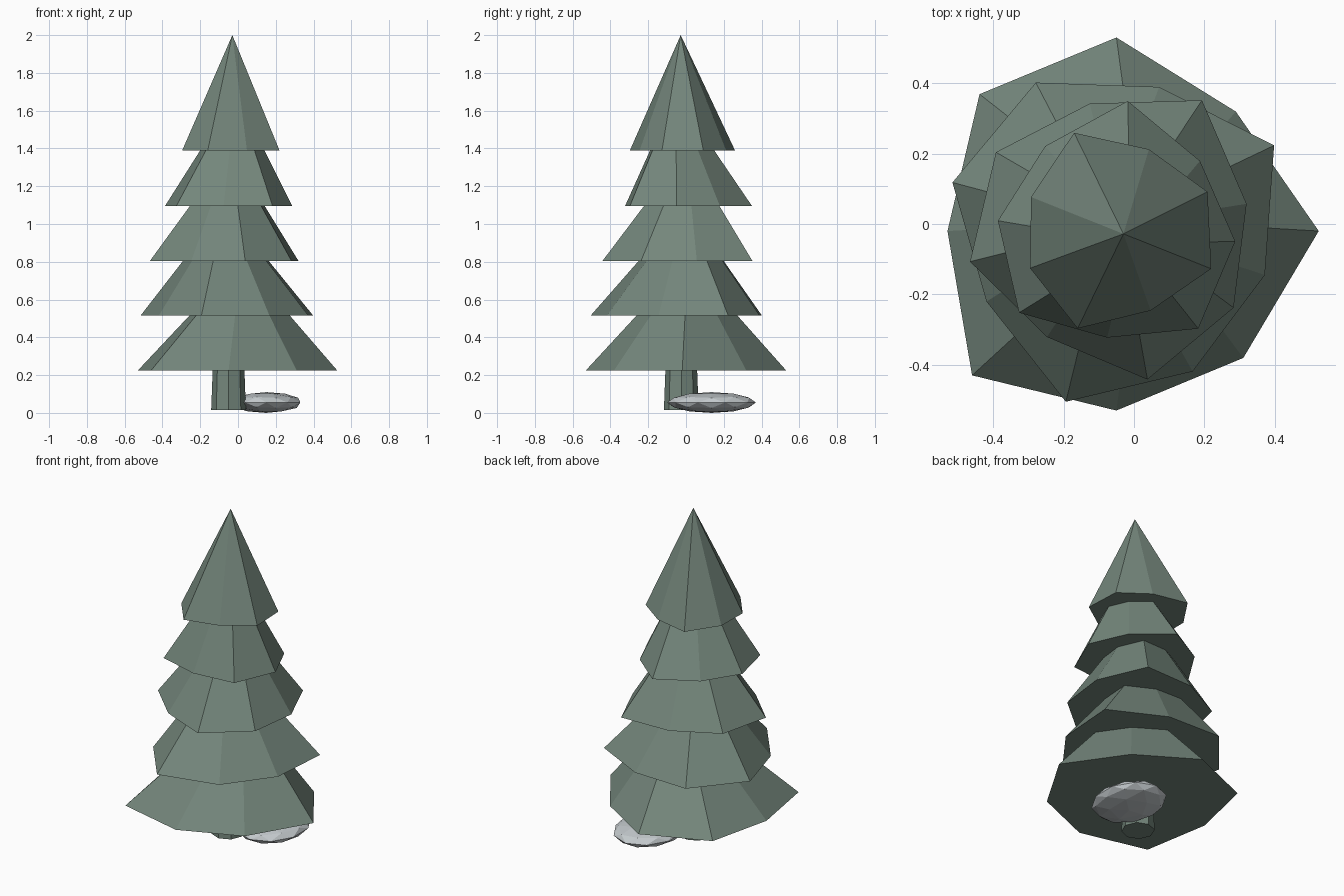
import bpy, bmesh, math
from mathutils import Vector

if "Cube" in bpy.data.objects:
    bpy.data.objects.remove(bpy.data.objects["Cube"])


def material(name, rgb):
    m = bpy.data.materials.new(name)
    m.diffuse_color = (*rgb, 1)
    m.use_nodes = True
    m.node_tree.nodes["Principled BSDF"].inputs["Base Color"].default_value = m.diffuse_color
    return m


GREEN = material("muted_green", (0.175, 0.240, 0.200))
GREY = material("pale_grey", (0.55, 0.59, 0.61))
CX, CY = -0.05, -0.02   # trunk axis


def finish(bm, name, mat):
    bmesh.ops.recalc_face_normals(bm, faces=bm.faces)
    me = bpy.data.meshes.new(name)
    bm.to_mesh(me)
    bm.free()
    me.materials.append(mat)
    ob = bpy.data.objects.new(name, me)
    bpy.context.collection.objects.link(ob)
    return ob


def branch_tier(name, z, apex, turn, radii):
    """Uneven eight-sided cone with a flat underside."""
    bm = bmesh.new()
    ring = []
    for i, r in enumerate(radii):
        a = math.radians(turn + 45 * i)
        ring.append(bm.verts.new((CX + r * math.cos(a), CY + r * math.sin(a), z)))
    tip = bm.verts.new(apex)
    bm.faces.new(ring)
    for i in range(8):
        bm.faces.new((ring[i], ring[(i + 1) % 8], tip))
    finish(bm, name, GREEN)


# Five stacked tiers, lowest first: base height, apex, twist, radii
tiers = [
    (0.225, (0.02, 0.01, 0.81), 0,
     (.575, .48, .55, .55, .48, .58, .51, .51)),
    (0.515, (-0.07, 0.0, 1.09), 28.5,
     (.51, .427, .48, .486, .42, .506, .454, .44)),
    (0.805, (-0.04, 0.0, 1.39), 11.8,
     (.378, .444, .37, .409, .425, .36, .431, .398)),
    (1.095, (-0.01, -0.055, 1.69), 40,
     (.31, .371, .315, .338, .361, .304, .362, .339)),
    (1.39, (-0.03, -0.028, 2.0), 23.3,
     (.282, .25, .304, .261, .267, .298, .246, .29)),
]
for n, t in enumerate(tiers, 1):
    branch_tier(f"branch_tier_{n}", *t)

# Trunk, slightly tapered
bm = bmesh.new()
bmesh.ops.create_cone(bm, cap_ends=True, segments=8, radius1=0.092,
                      radius2=0.075, depth=0.45)
bmesh.ops.translate(bm, verts=bm.verts, vec=(CX, CY - 0.005, 0.015 + 0.225))
finish(bm, "trunk", GREEN)

# Flat faceted stone beside the trunk, fitted to its bounds
bm = bmesh.new()
bmesh.ops.create_icosphere(bm, subdivisions=2, radius=1)
low, high = Vector((-0.03, -0.10, 0.0)), Vector((0.33, 0.37, 0.11))
for k in range(3):
    ext = max(v.co[k] for v in bm.verts)
    for v in bm.verts:
        v.co[k] = (low[k] + high[k]) / 2 + v.co[k] / ext * (high[k] - low[k]) / 2
finish(bm, "stone", GREY)
